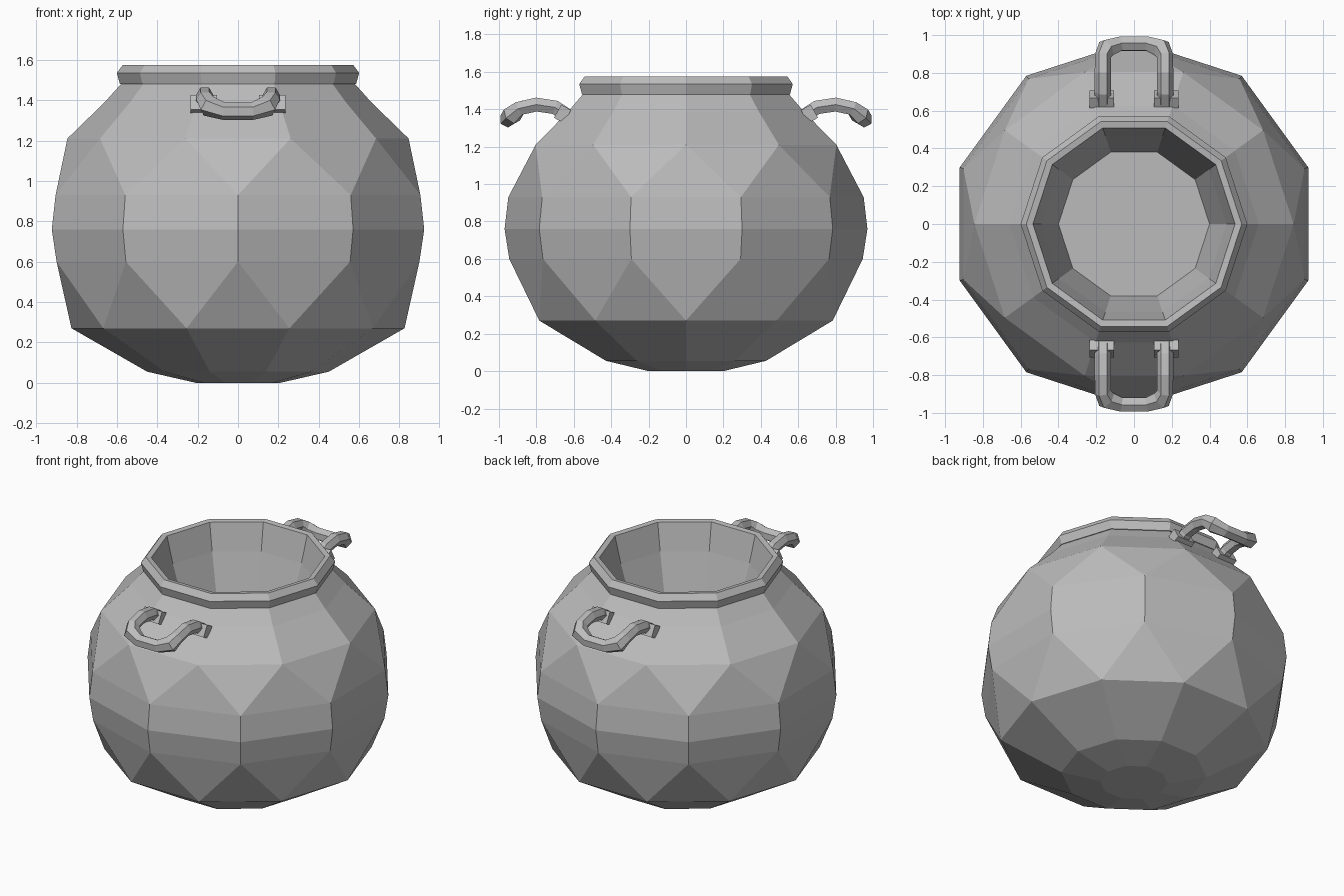
import bpy
import bmesh
from math import sin, cos, pi

cube = bpy.data.objects.get("Cube")
if cube:
    bpy.data.objects.remove(cube, do_unlink=True)

SIDES = 10
iron = bpy.data.materials.new("grey_iron")
iron.use_nodes = True
grey = (0.5, 0.5, 0.5, 1)
iron.diffuse_color = grey
iron.node_tree.nodes["Principled BSDF"].inputs["Base Color"].default_value = grey


def add_object(name, data):
    data.materials.append(iron)
    ob = bpy.data.objects.new(name, data)
    bpy.context.collection.objects.link(ob)
    return ob


def lathe(name, profile, cap_first=False, cap_last=False):
    """Rings of (radius, height, half-step turn); turned rings join by triangles."""
    bm = bmesh.new()
    rings = []
    for r, z, turn in profile:
        angles = [2 * pi * (i + turn / 2) / SIDES for i in range(SIDES)]
        rings.append([bm.verts.new((r * cos(a), r * sin(a), z)) for a in angles])
    for k in range(len(rings) - 1):
        lo, hi = rings[k], rings[k + 1]
        t_lo, t_hi = profile[k][2], profile[k + 1][2]
        for i in range(SIDES):
            j = (i + 1) % SIDES
            if t_lo == t_hi:
                bm.faces.new((lo[i], lo[j], hi[j], hi[i]))
            elif t_hi:
                bm.faces.new((lo[i], lo[j], hi[i]))
                bm.faces.new((lo[j], hi[j], hi[i]))
            else:
                bm.faces.new((lo[i], lo[j], hi[j]))
                bm.faces.new((lo[i], hi[j], hi[i]))
    if cap_first:
        bm.faces.new(rings[0][::-1])
    if cap_last:
        bm.faces.new(rings[-1])
    mesh = bpy.data.meshes.new(name)
    bm.to_mesh(mesh)
    bm.free()
    return add_object(name, mesh)


# Faceted round belly, from the base up to the neck
lathe("pot_body", [
    (0.21, 0.0, 0), (0.45, 0.055, 0), (0.825, 0.27, 0),
    (0.945, 0.6, 1), (0.97, 0.76, 1), (0.95, 0.93, 1),
    (0.845, 1.21, 0), (0.66, 1.39, 0), (0.575, 1.485, 0),
], cap_first=True)

# Thick lip that runs over into the inner bowl
lathe("rim_and_inner_bowl", [
    (0.56, 1.475, 0), (0.585, 1.48, 0), (0.6, 1.535, 0), (0.57, 1.575, 0),
    (0.535, 1.57, 0), (0.49, 1.39, 0), (0.4, 1.1, 0),
], cap_last=True)

# Arched handles with square feet, front and back
half = [(0.165, 0.64, 1.37, 1), (0.165, 0.7, 1.41, 1), (0.165, 0.8, 1.425, 1),
        (0.165, 0.89, 1.405, 1), (0.145, 0.93, 1.37, 1.25), (0.07, 0.955, 1.345, 1)]
path = half + [(-x, y, z, r) for x, y, z, r in reversed(half)]

for side, label in ((-1, "front"), (1, "back")):
    curve = bpy.data.curves.new(label + "_handle", "CURVE")
    curve.dimensions = "3D"
    curve.bevel_depth = 0.043
    curve.bevel_resolution = 1
    curve.use_fill_caps = True
    spline = curve.splines.new("POLY")
    spline.points.add(len(path) - 1)
    for point, (x, y, z, r) in zip(spline.points, path):
        point.co = (x, side * y, z, 1)
        point.radius = r
    spline.use_smooth = False
    add_object(label + "_handle", curve)

    for x, hand in ((-0.17, "right"), (0.17, "left")):
        bpy.ops.mesh.primitive_cube_add(size=1, location=(x, side * 0.66, 1.375))
        foot = bpy.context.object
        foot.name = f"{label}_handle_{hand}_foot"
        foot.scale = (0.13, 0.06, 0.08)
        foot.rotation_euler.x = side * 0.5
        foot.data.materials.append(iron)
